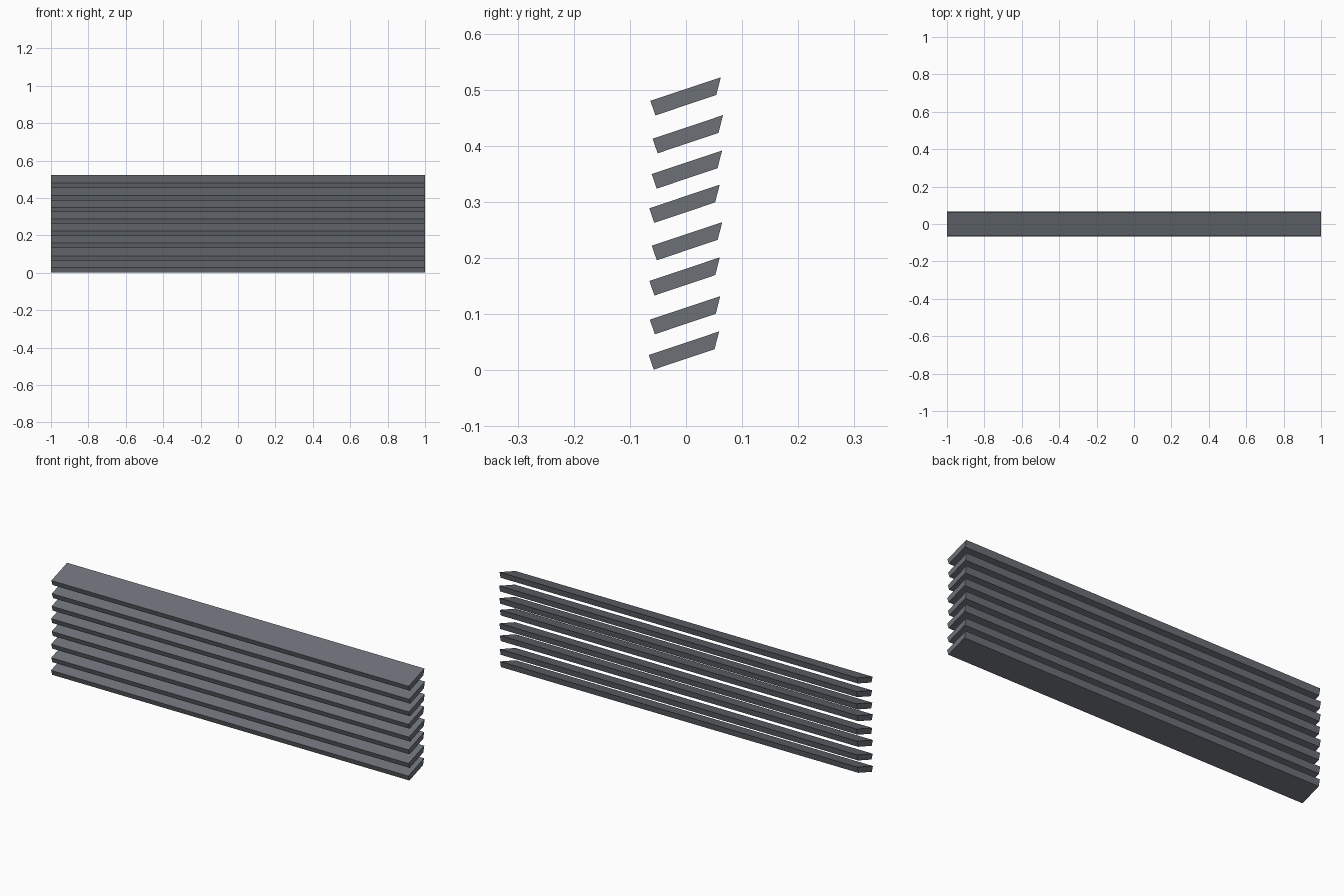
import bpy

if "Cube" in bpy.data.objects:
    bpy.data.objects.remove(bpy.data.objects["Cube"])

# One slate grey paint for all slats
paint = bpy.data.materials.new("slate_grey")
paint.diffuse_color = (0.15, 0.165, 0.187, 1)
paint.use_nodes = True
paint.node_tree.nodes["Principled BSDF"].inputs["Base Color"].default_value = paint.diffuse_color

# Slat cross-section (y, z), measured from its upper front edge
PROFILE = [(0, 0), (0.009, -0.026), (0.1175, 0.0105), (0.1255, 0.042)]

# Slightly uneven stack: upper front edge (y, z) of each slat, bottom to top
STACK = [(-0.0665, 0.027), (-0.0645, 0.090), (-0.0653, 0.159), (-0.061, 0.2218),
         (-0.0655, 0.2885), (-0.0612, 0.3495), (-0.0595, 0.4125), (-0.0635, 0.480)]


def slat(name, y0, z0):
    n = len(PROFILE)
    verts = [(x, y0 + y, z0 + z) for x in (-1, 1) for y, z in PROFILE]
    faces = [list(range(n))[::-1], list(range(n, 2 * n))]
    faces += [(i, (i + 1) % n, n + (i + 1) % n, n + i) for i in range(n)]
    mesh = bpy.data.meshes.new(name)
    mesh.from_pydata(verts, [], faces)
    mesh.materials.append(paint)
    mesh.update()
    bpy.context.collection.objects.link(bpy.data.objects.new(name, mesh))


# Louvre slats
for i, (y, z) in enumerate(STACK):
    slat(f"slat_{i + 1}", y, z)
